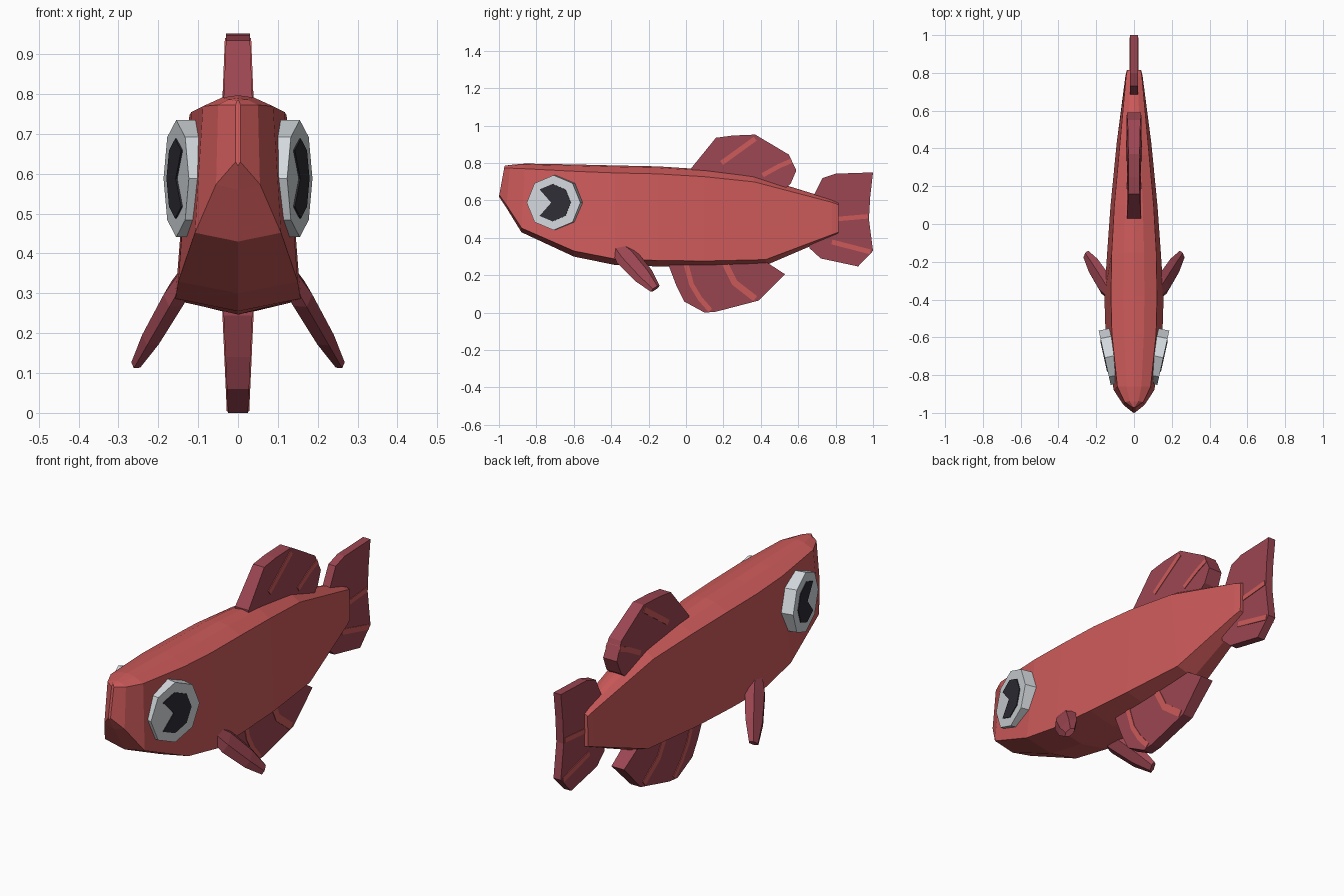
import bpy, bmesh, math
from mathutils import Vector, Matrix

if "Cube" in bpy.data.objects:
    bpy.data.objects.remove(bpy.data.objects["Cube"])


def material(name, rgb):
    m = bpy.data.materials.new(name)
    m.diffuse_color = (*rgb, 1)
    m.use_nodes = True
    m.node_tree.nodes["Principled BSDF"].inputs["Base Color"].default_value = m.diffuse_color
    return m


RED = material("coral red", (0.61, 0.102, 0.102))
FIN = material("dark rose", (0.33, 0.061, 0.084))
WHITE = material("eye grey white", (0.65, 0.69, 0.72))
BLACK = material("pupil black", (0.027, 0.027, 0.036))


def loft(name, rings, mat):
    """Skin a list of equal-length closed rings and cap both ends."""
    bm = bmesh.new()
    loops = [[bm.verts.new(p) for p in r] for r in rings]
    n = len(rings[0])
    for a, b in zip(loops, loops[1:]):
        for i in range(n):
            j = (i + 1) % n
            bm.faces.new((a[i], a[j], b[j], b[i]))
    bm.faces.new(loops[0])
    bm.faces.new(loops[-1])
    bmesh.ops.recalc_face_normals(bm, faces=bm.faces[:])
    me = bpy.data.meshes.new(name)
    bm.to_mesh(me)
    bm.free()
    me.materials.append(mat)
    ob = bpy.data.objects.new(name, me)
    bpy.context.collection.objects.link(ob)
    return ob


# Body: y top, z top, y bottom, z bottom, half width top, half width bottom
stations = [
    (-0.97, 0.785, -1.00, 0.62, 0.006, 0.006),
    (-0.94, 0.790, -0.96, 0.56, 0.050, 0.055),
    (-0.86, 0.797, -0.88, 0.43, 0.088, 0.108),
    (-0.58, 0.792, -0.60, 0.30, 0.117, 0.150),
    (-0.38, 0.787, -0.38, 0.255, 0.122, 0.157),
    (-0.15, 0.782, -0.15, 0.247, 0.118, 0.142),
    (0.10, 0.766, 0.10, 0.245, 0.104, 0.124),
    (0.36, 0.735, 0.43, 0.255, 0.080, 0.092),
    (0.78, 0.605, 0.78, 0.405, 0.042, 0.046),
    (0.815, 0.590, 0.815, 0.420, 0.036, 0.038),
]


def body_ring(yt, zt, yb, zb, wt, wb):
    h = zt - zb
    half = [(0.45 * wt, 0.015), (wt, 0.075), (wb, 0.94)]
    pts = [(0, 0)] + half + [(0, 1)] + [(-x, t) for x, t in reversed(half)]
    return [(x, yt + (yb - yt) * t, zt - h * t) for x, t in pts]


loft("body", [body_ring(*s) for s in stations], RED)


# Flat fins on the centre plane, tapering with height
def plate(name, outline, thick, mat, extra=0.0):
    rings = [[(s * (thick(z) + extra), y, z) for y, z in outline] for s in (-1, 1)]
    return loft(name, rings, mat)


def stripe(name, path, width, thick):
    """A raised painted band that follows a path across a fin."""
    pts = [Vector(p) for p in path]
    left, right = [], []
    for i, p in enumerate(pts):
        d = (pts[min(i + 1, len(pts) - 1)] - pts[max(i - 1, 0)]).normalized()
        n = Vector((-d.y, d.x)) * width / 2
        left.append(p + n)
        right.append(p - n)
    plate(name, [tuple(v) for v in left + right[::-1]], thick, RED, 0.003)


def dorsal_t(z):
    return 0.036 - 0.04 * (z - 0.79)


def anal_t(z):
    return 0.025 + 0.045 * z


def tail_t(z):
    return 0.02


plate("dorsal_fin", [(0.03, 0.74), (0.03, 0.775), (0.16, 0.935), (0.25, 0.947),
                     (0.37, 0.952), (0.55, 0.845), (0.59, 0.76), (0.56, 0.69),
                     (0.50, 0.64)], dorsal_t, FIN)
stripe("dorsal_stripe_front", [(0.19, 0.80), (0.28, 0.865), (0.37, 0.930)], 0.026, dorsal_t)
stripe("dorsal_stripe_back", [(0.41, 0.735), (0.50, 0.785), (0.565, 0.812)], 0.024, dorsal_t)

plate("anal_fin", [(-0.09, 0.28), (-0.09, 0.245), (-0.05, 0.14), (-0.01, 0.06), (0.10, 0.0),
                   (0.16, 0.005), (0.39, 0.065), (0.53, 0.205), (0.43, 0.27), (0.35, 0.30)],
      anal_t, FIN)
stripe("anal_stripe_front", [(0.0, 0.26), (0.03, 0.15), (0.075, 0.075), (0.13, 0.012)], 0.026, anal_t)
stripe("anal_stripe_back", [(0.21, 0.26), (0.26, 0.16), (0.37, 0.075)], 0.034, anal_t)

plate("tail_fin", [(0.68, 0.62), (0.73, 0.72), (0.80, 0.743), (1.0, 0.75), (0.985, 0.62),
                   (0.978, 0.50), (1.0, 0.33), (0.92, 0.247), (0.72, 0.29), (0.66, 0.345)],
      tail_t, FIN)
stripe("tail_stripe_upper", [(0.80, 0.50), (0.972, 0.515)], 0.024, tail_t)
stripe("tail_stripe_lower", [(0.78, 0.378), (0.985, 0.325)], 0.026, tail_t)

# Mirrored side parts
for side, label in ((1, "left"), (-1, "right")):
    flip = Matrix.Diagonal((side, 1, 1))

    # Pectoral fin: faceted blade swept down and back
    root, tip = Vector((0.135, -0.345, 0.33)), Vector((0.252, -0.165, 0.128))
    normal = Vector((0.85, 0, 0.5)).normalized()
    across = normal.cross((tip - root).normalized()).normalized()
    rings = []
    for t, w, h in ((-0.08, 0.045, 0.022), (0.15, 0.064, 0.028), (0.65, 0.056, 0.024),
                    (1.0, 0.030, 0.013)):
        c = root.lerp(tip, t)
        shape = [(1, 0), (0.5, 1), (-0.5, 1), (-1, 0), (-0.5, -1), (0.5, -1)]
        rings.append([flip @ (c + across * w * a + normal * h * b) for a, b in shape])
    loft("pectoral_fin_" + label, rings, FIN)

    # Eye: octagonal disc turned slightly forward
    turn = math.radians(12.5)
    out = Vector((math.cos(turn), -math.sin(turn), 0))
    along = Vector((math.sin(turn), math.cos(turn), 0))
    up = Vector((0, 0, 1))
    base = Vector((0.118, -0.70, 0.588))

    def disc(depth, pts):
        return [flip @ (base + out * depth + along * a + up * b) for a, b in pts]

    octagon = [(math.cos(k * math.pi / 4), math.sin(k * math.pi / 4)) for k in range(8)]
    big = [(0.147 * a, 0.147 * b) for a, b in octagon]
    loft("eye_" + label, [disc(-0.02, big), disc(0.038, big)], WHITE)

    # Pupil: octagon with a forward-facing wedge cut out
    pupil = [(-0.005 + 0.1 * a, 0.1 * b) for k, (a, b) in enumerate(octagon) if k != 4]
    i = 4
    pupil.insert(i, (-0.012, 0.0))
    loft("pupil_" + label, [disc(0.036, pupil), disc(0.042, pupil)], BLACK)
